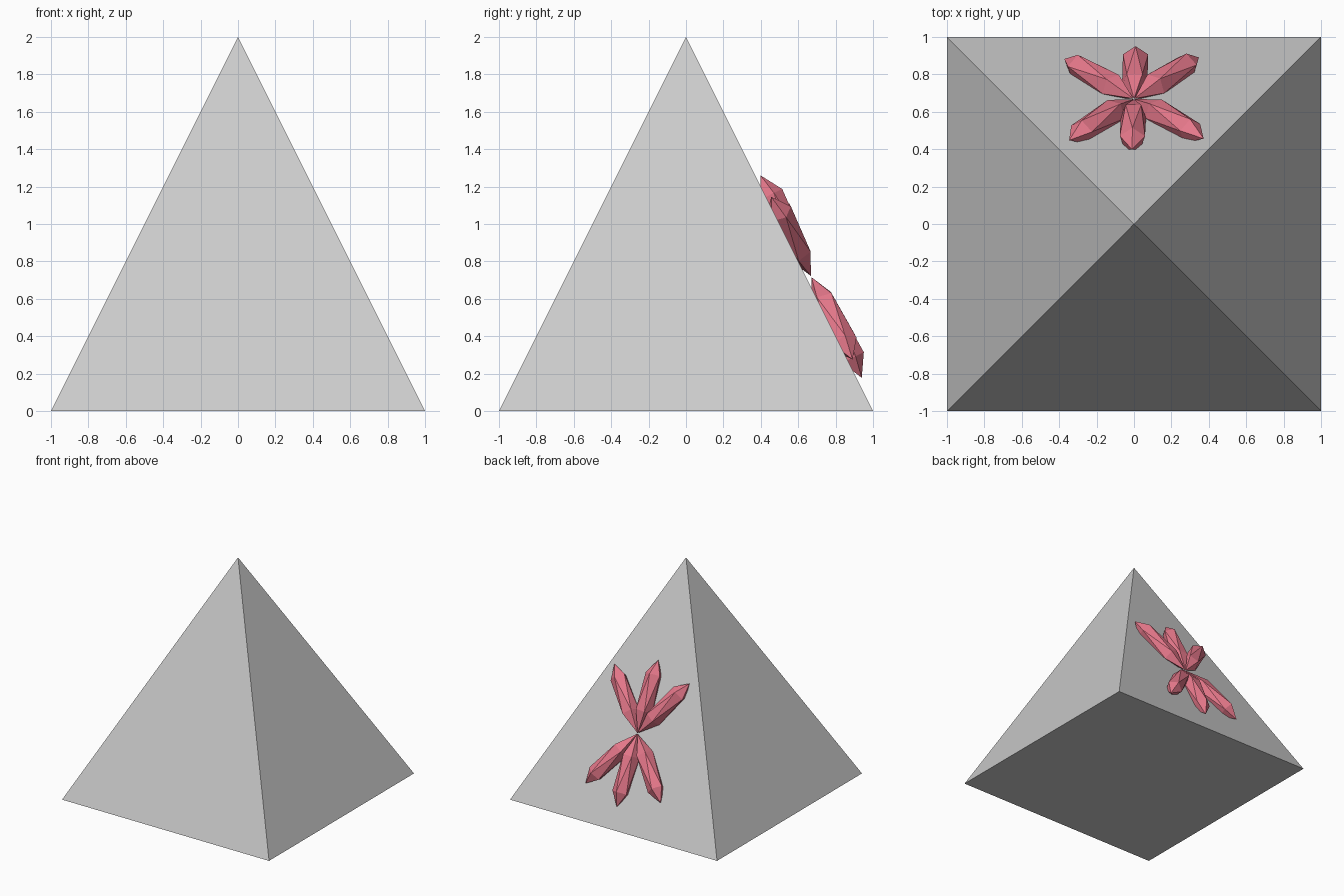
import bpy, bmesh
from math import sin, cos, pi, radians, sqrt
from mathutils import Vector, Matrix

if "Cube" in bpy.data.objects:
    bpy.data.objects.remove(bpy.data.objects["Cube"])


def finish(bm, name, material=None):
    bmesh.ops.recalc_face_normals(bm, faces=bm.faces)
    mesh = bpy.data.meshes.new(name)
    bm.to_mesh(mesh)
    bm.free()
    obj = bpy.data.objects.new(name, mesh)
    bpy.context.collection.objects.link(obj)
    if material:
        mesh.materials.append(material)
    return obj


# Square pyramid
bm = bmesh.new()
bmesh.ops.create_cone(bm, cap_ends=True, segments=4, radius1=sqrt(2), radius2=0, depth=2,
                      matrix=Matrix.Translation((0, 0, 1)) @ Matrix.Rotation(pi / 4, 4, 'Z'))
finish(bm, "pyramid")

red = bpy.data.materials.new("red")
red.diffuse_color = (0.8, 0.19, 0.26, 1)
red.use_nodes = True
red.node_tree.nodes["Principled BSDF"].inputs["Base Color"].default_value = red.diffuse_color

# Frame of the sloping back face
UP = Vector((0, -1, 2)).normalized()
OUT = Vector((0, 2, 1)).normalized()
ACROSS = Vector((1, 0, 0))
CENTRE = Vector((0, 0.669, 0.719))


def petal(name, degrees):
    """Stretched twenty-sided crystal, half sunk into the face."""
    t = radians(degrees)
    axis = ACROSS * sin(t) + UP * cos(t)
    side = OUT.cross(axis)
    bm = bmesh.new()

    def ring(along, start):
        angles = [start + i * 2 * pi / 5 for i in range(5)]
        return [bm.verts.new(CENTRE + axis * along + (side * cos(a) + OUT * sin(a)) * 0.071)
                for a in angles]

    root = bm.verts.new(CENTRE + axis * 0.005)
    tip = bm.verts.new(CENTRE + axis * 0.605)
    inner = ring(0.185, pi / 2 - pi / 5)
    outer = ring(0.488, pi / 2)
    for i in range(5):
        j = (i + 1) % 5
        bm.faces.new((root, inner[j], inner[i]))
        bm.faces.new((inner[i], inner[j], outer[i]))
        bm.faces.new((inner[j], outer[j], outer[i]))
        bm.faces.new((outer[i], outer[j], tip))
    finish(bm, name, red)


# Two opposed fans of three petals
for i, angle in enumerate((-35, -1, 38)):
    petal(f"upper_petal_{i + 1}", angle)
    petal(f"lower_petal_{i + 1}", angle + 180)
